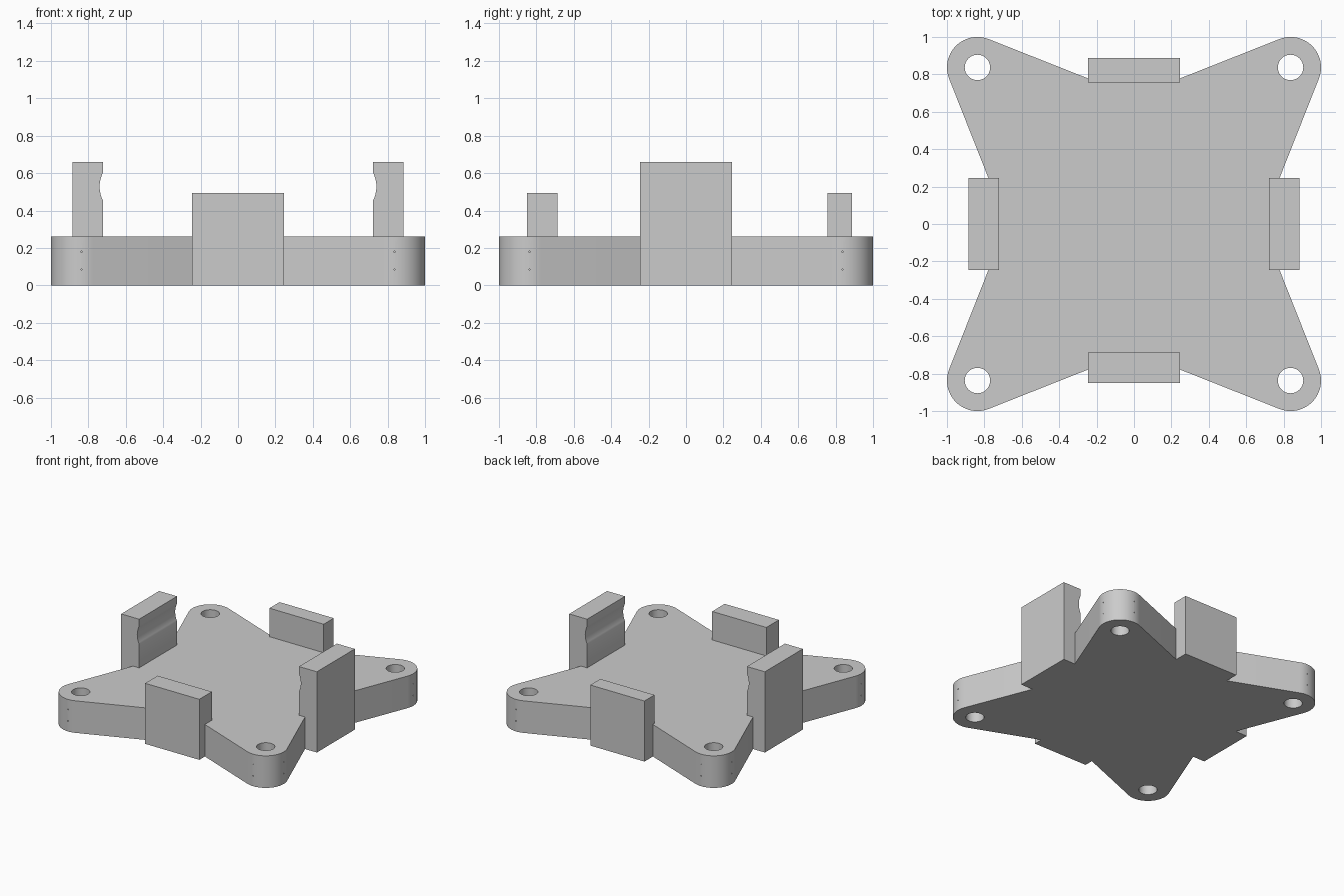
import bpy, bmesh
from math import pi, sin, cos, acos, atan2, hypot, radians
from mathutils import Matrix, Vector

old = bpy.data.objects.get("Cube")
if old:
    bpy.data.objects.remove(old, do_unlink=True)

BASE_H = 0.262          # plate thickness
HALF = 0.245            # half the wall width
WAIST = 0.778           # plate edge beside each wall
PIVOT, ROUND, HOLE = 0.837, 0.163, 0.068

grey = bpy.data.materials.new("plain grey")
grey.use_nodes = True
grey.diffuse_color = (0.6, 0.6, 0.6, 1)
grey.node_tree.nodes["Principled BSDF"].inputs["Base Color"].default_value = grey.diffuse_color


def make_object(name, bm):
    bmesh.ops.recalc_face_normals(bm, faces=bm.faces)
    mesh = bpy.data.meshes.new(name)
    bm.to_mesh(mesh)
    bm.free()
    mesh.materials.append(grey)
    obj = bpy.data.objects.new(name, mesh)
    bpy.context.collection.objects.link(obj)
    return obj


def prism(name, points, direction):
    bm = bmesh.new()
    face = bm.faces.new([bm.verts.new(p) for p in points])
    new = bmesh.ops.extrude_face_region(bm, geom=[face])["geom"]
    bmesh.ops.translate(bm, vec=direction,
                        verts=[v for v in new if isinstance(v, bmesh.types.BMVert)])
    return make_object(name, bm)


def smooth(obj):
    bpy.ops.object.select_all(action="DESELECT")
    obj.select_set(True)
    bpy.context.view_layer.objects.active = obj
    bpy.ops.object.shade_smooth_by_angle(angle=radians(25))


def turn(k):
    return Matrix.Rotation(k * pi / 2, 4, "Z")


# Walls: name, inner distance, outer distance, height, grooved; counter-clockwise from the back
walls = [
    ("back_wall", 0.757, 0.887, 0.495, False),
    ("right_wall", 0.723, 0.885, 0.66, True),
    ("front_wall", 0.688, 0.85, 0.495, False),
    ("left_wall", 0.723, 0.885, 0.66, True),
]

# Four-armed plate outline with round arm ends and a slot for each wall
dx, dy = HALF - PIVOT, WAIST - PIVOT
tangent = atan2(dy, dx) + 2 * pi - acos(ROUND / hypot(dx, dy))
sweep = tangent - pi / 4
STEPS = 24
outline = []
for k, (_, inner, *_rest) in enumerate(walls):
    quarter = []
    for i in range(STEPS + 1):
        a = pi / 4 + sweep * (2 * i / STEPS - 1)
        quarter.append((PIVOT + ROUND * cos(a), PIVOT + ROUND * sin(a), 0))
    quarter += [(HALF, WAIST, 0), (HALF, inner, 0), (-HALF, inner, 0), (-HALF, WAIST, 0)]
    outline += [turn(k) @ Vector(p) for p in quarter]
plate = prism("base_plate", outline, (0, 0, BASE_H))

# Screw holes and tiny pin holes in the arm ends
bm = bmesh.new()


def add_cutter(radius, depth, sides, matrix):
    bmesh.ops.create_cone(bm, cap_ends=True, segments=sides, radius1=radius,
                          radius2=radius, depth=depth, matrix=matrix)


for k in range(4):
    add_cutter(HOLE, 1, 40, turn(k) @ Matrix.Translation((PIVOT, PIVOT, 0.1)))
    for z in (0.085, 0.18):
        along_y = Matrix.Translation((PIVOT, 0.97, z)) @ Matrix.Rotation(pi / 2, 4, "X")
        along_x = Matrix.Translation((0.97, PIVOT, z)) @ Matrix.Rotation(pi / 2, 4, "Y")
        for m in (along_y, along_x):
            add_cutter(0.004, 0.1, 8, turn(k) @ m)
cutter = make_object("hole_cutter", bm)
cutter.hide_render = True

cut = plate.modifiers.new("holes", "BOOLEAN")
cut.operation, cut.solver, cut.object = "DIFFERENCE", "EXACT", cutter
bpy.context.view_layer.objects.active = plate
bpy.ops.object.modifier_apply(modifier=cut.name)
bpy.data.objects.remove(cutter, do_unlink=True)
smooth(plate)

# Upright walls; the two tall ones have a shallow round groove on the inside
GROOVE_Z, GROOVE_HALF, GROOVE_DEPTH = 0.528, 0.073, 0.017
for k, (name, inner, outer, height, grooved) in enumerate(walls):
    profile = [(inner, 0), (outer, 0), (outer, height), (inner, height)]
    if grooved:
        for i in range(13):
            t = 1 - i / 6
            profile.append((inner + GROOVE_DEPTH * (1 - t * t), GROOVE_Z + GROOVE_HALF * t))
    points = [turn(k) @ Vector((-HALF, r, z)) for r, z in profile]
    wall = prism(name, points, turn(k) @ Vector((2 * HALF, 0, 0)))
    smooth(wall)
